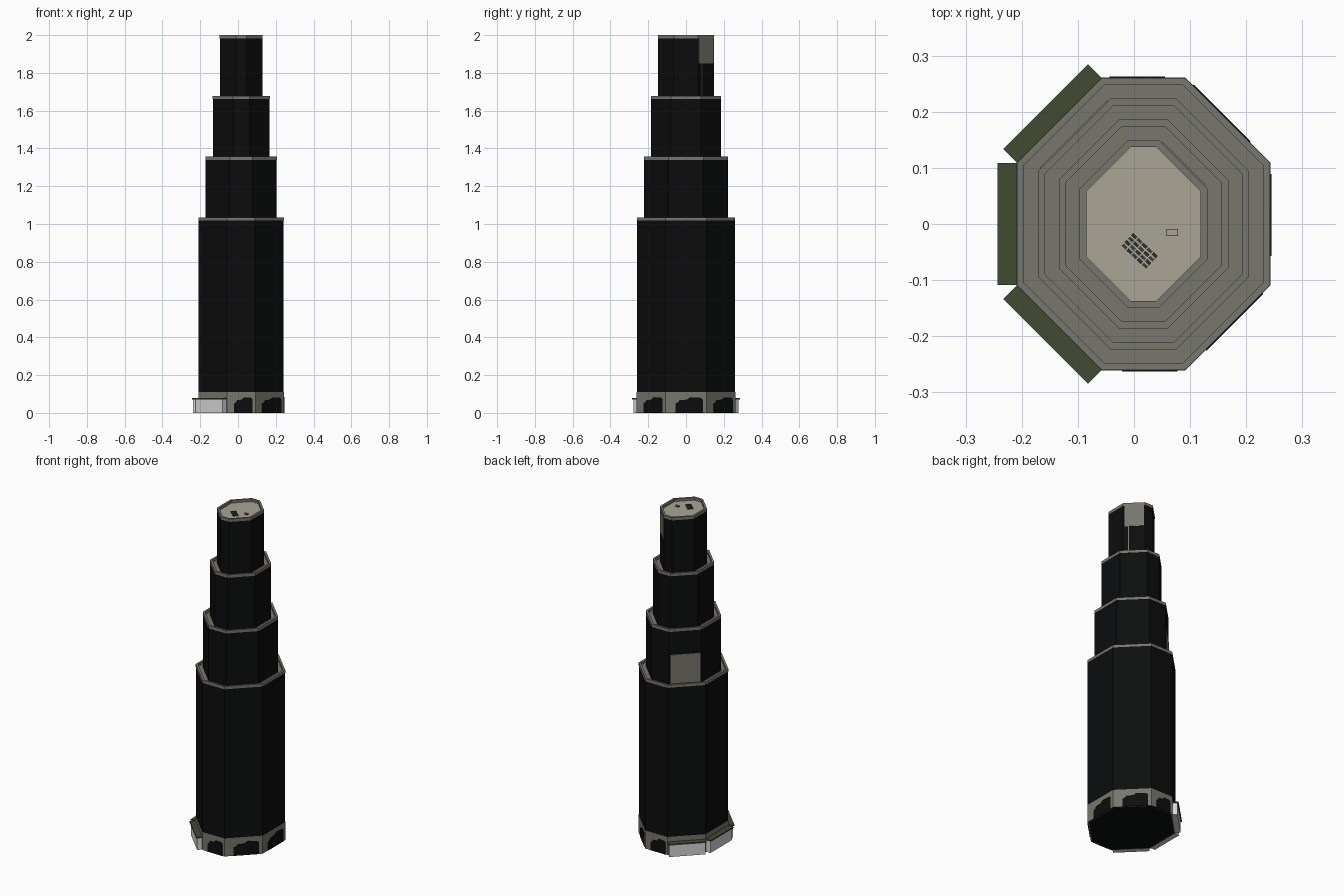
import bpy, bmesh, math
from mathutils import Vector, Matrix

if "Cube" in bpy.data.objects:
    bpy.data.objects.remove(bpy.data.objects["Cube"])

CX = 0.017          # tower axis is a little right of the origin
T = math.tan(math.radians(22.5))


def mat(name, r, g, b):
    m = bpy.data.materials.new(name)
    m.diffuse_color = (r, g, b, 1)
    m.use_nodes = True
    m.node_tree.nodes["Principled BSDF"].inputs["Base Color"].default_value = m.diffuse_color
    return m


BLACK = mat("black glass", 0.0035, 0.0038, 0.004)
GREY = mat("warm grey stone", 0.185, 0.18, 0.155)
BEIGE = mat("beige roof", 0.40, 0.375, 0.30)
GREEN = mat("dark green roof", 0.052, 0.07, 0.032)
WHITE = mat("light grey wall", 0.68, 0.68, 0.68)
DARK = mat("dark vent", 0.03, 0.03, 0.028)


def finish(bm, name, mats):
    bmesh.ops.recalc_face_normals(bm, faces=bm.faces)
    me = bpy.data.meshes.new(name)
    bm.to_mesh(me)
    bm.free()
    for m in mats:
        me.materials.append(m)
    ob = bpy.data.objects.new(name, me)
    bpy.context.collection.objects.link(ob)
    return ob


def octagon(inset=0.0):
    """Stretched octagon outline, inset evenly from the widest tier."""
    hx, hy = 0.225 - inset, 0.26 - inset
    fx, fy = 0.074 - inset * T, 0.109 - inset * T
    q = [(hx, -fy), (hx, fy), (fx, hy), (-fx, hy)]
    return [Vector((CX + x, y, 0)) for x, y in q + [(-x, -y) for x, y in q]]


def prism(name, pts, z0, z1, mats):
    """Closed prism; the top face uses the last material."""
    bm = bmesh.new()
    lo = [bm.verts.new((p.x, p.y, z0)) for p in pts]
    hi = [bm.verts.new((p.x, p.y, z1)) for p in pts]
    bm.faces.new(lo)
    bm.faces.new(hi).material_index = len(mats) - 1
    for i in range(len(pts)):
        j = (i + 1) % len(pts)
        bm.faces.new((lo[i], lo[j], hi[j], hi[i]))
    return finish(bm, name, mats)


def ring(name, outer, inner, z0, z1, m):
    bm = bmesh.new()
    loops = [[bm.verts.new((p.x, p.y, z)) for p in pts]
             for pts, z in ((outer, z0), (outer, z1), (inner, z1), (inner, z0))]
    n = len(outer)
    for a in range(4):
        A, B = loops[a], loops[(a + 1) % 4]
        for i in range(n):
            j = (i + 1) % n
            bm.faces.new((A[i], A[j], B[j], B[i]))
    return finish(bm, name, [m])


def side(i, inset=0.0):
    """Middle, outward normal, rightward direction and width of one side."""
    pts = octagon(inset)
    a, b = pts[i], pts[(i + 1) % 8]
    u = (b - a).normalized()
    return (a + b) / 2, Vector((u.y, -u.x, 0)), u, (b - a).length


def plate(name, i, inset, outline, m, thick=0.003):
    """Thin plate on a side; outline is in (width fraction, z)."""
    c, n, u, w = side(i, inset)
    bm = bmesh.new()
    vs = [[bm.verts.new(c + u * (s * w) + n * d + Vector((0, 0, z))) for s, z in outline]
          for d in (-0.001, thick)]
    bm.faces.new(vs[0])
    bm.faces.new(vs[1])
    for k in range(len(outline)):
        j = (k + 1) % len(outline)
        bm.faces.new((vs[0][k], vs[0][j], vs[1][j], vs[1][k]))
    return finish(bm, name, [m])


def box(name, center, size, angle, m):
    bm = bmesh.new()
    M = Matrix.Translation(center) @ Matrix.Rotation(angle, 4, 'Z') @ Matrix.Diagonal((*size, 1))
    bmesh.ops.create_cube(bm, size=1, matrix=M)
    return finish(bm, name, [m])


# Stone ground floor
prism("ground_floor", octagon(), 0, 0.11, [BLACK, GREY])
ring("ground_floor_wall", octagon(-0.001), octagon(0.006), 0, 0.11, GREY)

# Stepped tiers, each with a parapet around a sunken ledge
levels = [0.11, 1.035, 1.357, 1.678, 2.0]
for k in range(4):
    ins, top = 0.0372 * k, levels[k + 1]
    bottom = levels[k] - (0.016 if k else 0)
    prism(f"tier_{k + 1}", octagon(ins), bottom, top - 0.016, [BLACK, BEIGE if k == 3 else GREY])
    ring(f"parapet_{k + 1}", octagon(ins - 0.0005), octagon(ins + 0.0115), top - 0.017, top, GREY)

# Dark entrance openings on the open sides
arch = [(-0.26, 0), (0.41, 0), (0.41, 0.07), (0.36, 0.08), (0.1, 0.083),
        (0.02, 0.07), (-0.15, 0.068), (-0.2, 0.055), (-0.26, 0.05)]
for i in (0, 1, 2, 6, 7):
    plate(f"entrance_{i}", i, 0, arch, BLACK)

# Low annexes on the left sides with overhanging green roofs
for i in (3, 4, 5):
    c, n, u, w = side(i)
    ang = math.atan2(u.y, u.x)
    box(f"annex_wall_{i}", c + n * 0.014 + Vector((0, 0, 0.036)), (w * 0.95, 0.03, 0.072), ang, WHITE)
    box(f"annex_roof_{i}", c + n * 0.016 + Vector((0, 0, 0.076)), (w, 0.038, 0.008), ang, GREEN)

# Blank panels on two back diagonals
plate("lower_panel", 3, 0.0372, [(-0.46, 1.02), (0.46, 1.02), (0.46, 1.2), (-0.46, 1.2)], GREY)
plate("upper_panel", 1, 0.1116, [(-0.45, 1.85), (0.45, 1.85), (0.45, 1.983), (-0.45, 1.983)], GREY)
plate("upper_strip", 1, 0.1116, [(-0.28, 1.67), (-0.24, 1.67), (-0.24, 1.85), (-0.28, 1.85)], GREY)

# Roof vents in a slanted grid, and a small hatch
roof = 1.984
ang = math.radians(-43)
R = Matrix.Rotation(ang, 3, 'Z')
for r in range(4):
    for c in range(5):
        p = Vector((0.01, -0.048, roof)) + R @ Vector(((c - 2) * 0.0125, (r - 1.5) * 0.0085, 0.002))
        box(f"roof_vent_{r}_{c}", p, (0.010, 0.0055, 0.006), ang, DARK if (r + c) % 2 else GREY)
        box(f"vent_slot_{r}_{c}", p + Vector((0, 0, 0.003)), (0.008, 0.003, 0.001), ang, DARK)
box("roof_hatch_base", (0.068, -0.015, roof + 0.003), (0.02, 0.012, 0.008), 0, DARK)
box("roof_hatch_lid", (0.068, -0.015, roof + 0.0075), (0.019, 0.011, 0.002), 0, BEIGE)
